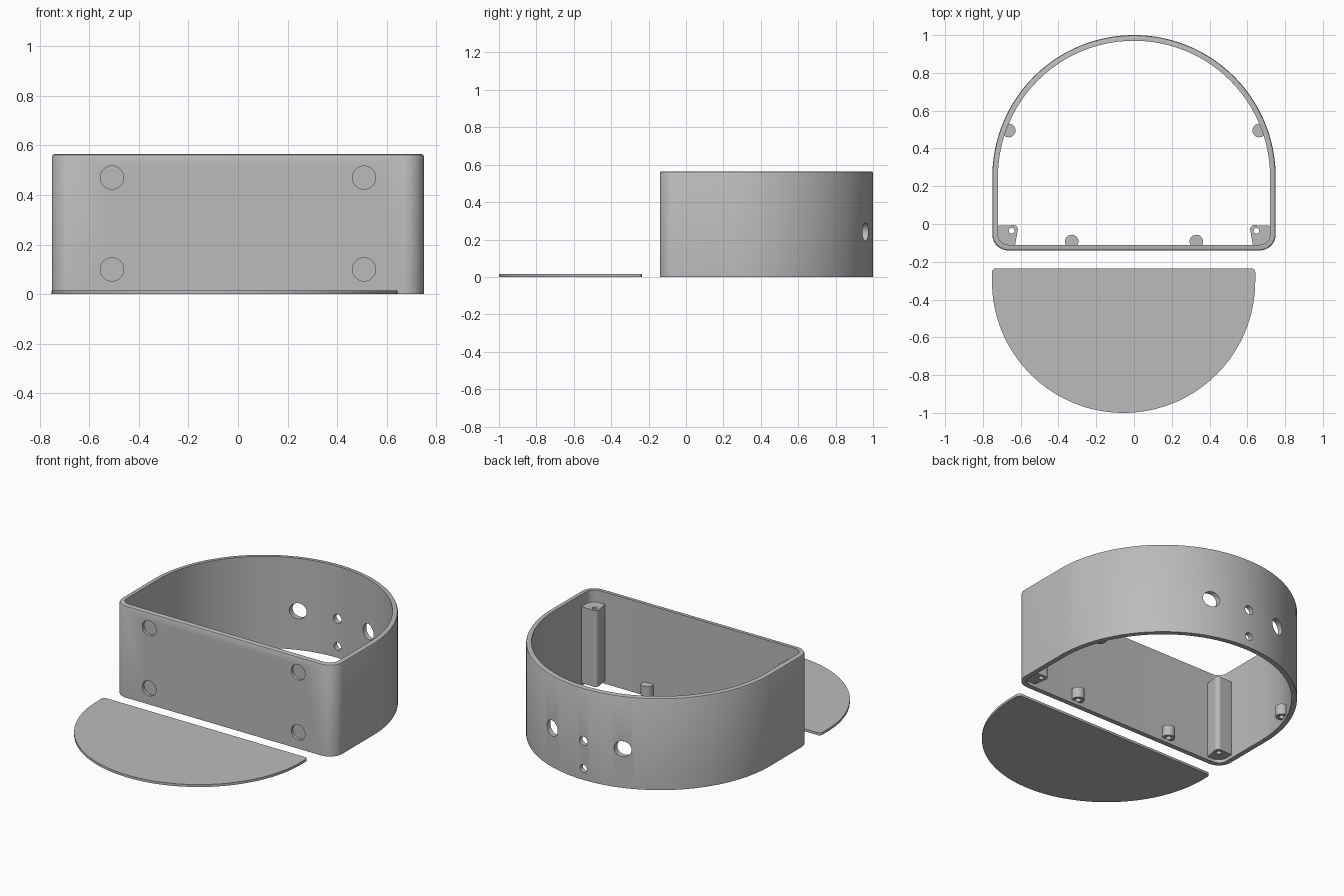
import bpy, bmesh, math
from mathutils import Matrix

if "Cube" in bpy.data.objects:
    bpy.data.objects.remove(bpy.data.objects["Cube"])

HEIGHT = 0.565
gray = bpy.data.materials.new("plain gray")
gray.diffuse_color = (0.5, 0.5, 0.5, 1)
gray.use_nodes = True
gray.node_tree.nodes["Principled BSDF"].inputs["Base Color"].default_value = gray.diffuse_color


def finish(name, bm):
    bmesh.ops.recalc_face_normals(bm, faces=bm.faces)
    me = bpy.data.meshes.new(name)
    bm.to_mesh(me)
    bm.free()
    ob = bpy.data.objects.new(name, me)
    me.materials.append(gray)
    bpy.context.collection.objects.link(ob)
    return ob


def smooth(ob):
    bpy.ops.object.select_all(action='DESELECT')
    ob.select_set(True)
    bpy.context.view_layer.objects.active = ob
    bpy.ops.object.shade_smooth_by_angle(angle=math.radians(30))


def arc(cx, cy, r, a0, a1, n):
    return [(cx + r * math.cos(math.radians(a0 + (a1 - a0) * i / n)),
             cy + r * math.sin(math.radians(a0 + (a1 - a0) * i / n))) for i in range(n + 1)]


def loft(bm, rings, closed=False):
    """Bridge (outline, z) rings; cap the ends or join last to first."""
    loops = [[bm.verts.new((x, y, z)) for x, y in pts] for pts, z in rings]
    pairs = list(zip(loops, loops[1:]))
    if closed:
        pairs.append((loops[-1], loops[0]))
    else:
        bm.faces.new(loops[0])
        bm.faces.new(loops[-1])
    for a, b in pairs:
        for i in range(len(a)):
            j = (i + 1) % len(a)
            bm.faces.new((a[i], a[j], b[j], b[i]))


def prism(name, pts, z0, z1):
    bm = bmesh.new()
    loft(bm, [(pts, z0), (pts, z1)])
    return finish(name, bm)


def cut(ob, holes, axis):
    """Cut round holes (centre, radius, length) along the y or z axis."""
    bm = bmesh.new()
    for centre, r, length in holes:
        m = Matrix.Translation(centre)
        if axis == 'Y':
            m = m @ Matrix.Rotation(math.pi / 2, 4, 'X')
        bmesh.ops.create_cone(bm, cap_ends=True, segments=32, radius1=r, radius2=r,
                              depth=length, matrix=m)
    cutter = finish("hole_cutter", bm)
    cutter.hide_render = True
    mod = ob.modifiers.new("holes", 'BOOLEAN')
    mod.operation, mod.solver, mod.object = 'DIFFERENCE', 'EXACT', cutter
    bpy.context.view_layer.objects.active = ob
    bpy.ops.object.modifier_apply(modifier=mod.name)
    bpy.data.objects.remove(cutter)


def outline(d):
    """D-shaped outline moved inward by d."""
    r = 0.085 - d
    return (arc(0, 0.25, 0.75 - d, 0, 180, 96)
            + arc(-0.665, -0.055, r, 180, 270, 12)
            + arc(0.665, -0.055, r, 270, 360, 12))


# Open D-shaped wall with a rounded upper rim
bm = bmesh.new()
loft(bm, [(outline(0), 0), (outline(0), HEIGHT - 0.01), (outline(0.003), HEIGHT - 0.003),
          (outline(0.01), HEIGHT), (outline(0.03), HEIGHT), (outline(0.03), 0)], closed=True)
wall = finish("case_wall", bm)

# Back openings and shallow round front pockets
holes = [((0, 1, 0.24), 0.028, 0.3), ((0, 1, 0.07), 0.024, 0.3)]
for s in (-1, 1):
    holes.append(((s * 0.24, 0.96, 0.24), 0.048, 0.3))
    holes += [((s * 0.508, -0.14, z), 0.047, 0.036) for z in (0.1, 0.47)]
cut(wall, holes, 'Y')
smooth(wall)

# Corner screw posts and small bosses on both sides
for s, side in ((-1, "left"), (1, "right")):
    pts = ([(0.725, -0.01), (0.70, -0.008)] + arc(0.637, -0.028, 0.022, 80, 190, 8)
           + [(0.63, -0.115), (0.68, -0.115), (0.71, -0.10), (0.725, -0.07)])
    post = prism(side + "_screw_post", [(s * x, y) for x, y in pts], 0.02, 0.49)
    cut(post, [((s * 0.648, -0.036, 0.25), 0.015, 0.7)], 'Z')
    smooth(post)
    for part, x, y in (("front", 0.33, -0.093), ("side", 0.663, 0.495)):
        boss = prism(f"{side}_{part}_boss", arc(s * x, y, 0.036, 0, 348.75, 31), 0.02, 0.085)
        cut(boss, [((s * x, y, 0.02), 0.017, 0.08)], 'Z')
        smooth(boss)

# Separate half-round cover plate lying in front
plate = (arc(-0.055, -0.303, 0.697, 180, 360, 80)
         + arc(0.622, -0.255, 0.02, 0, 90, 6) + arc(-0.732, -0.255, 0.02, 90, 180, 6))
smooth(prism("cover_plate", plate, 0, 0.015))
